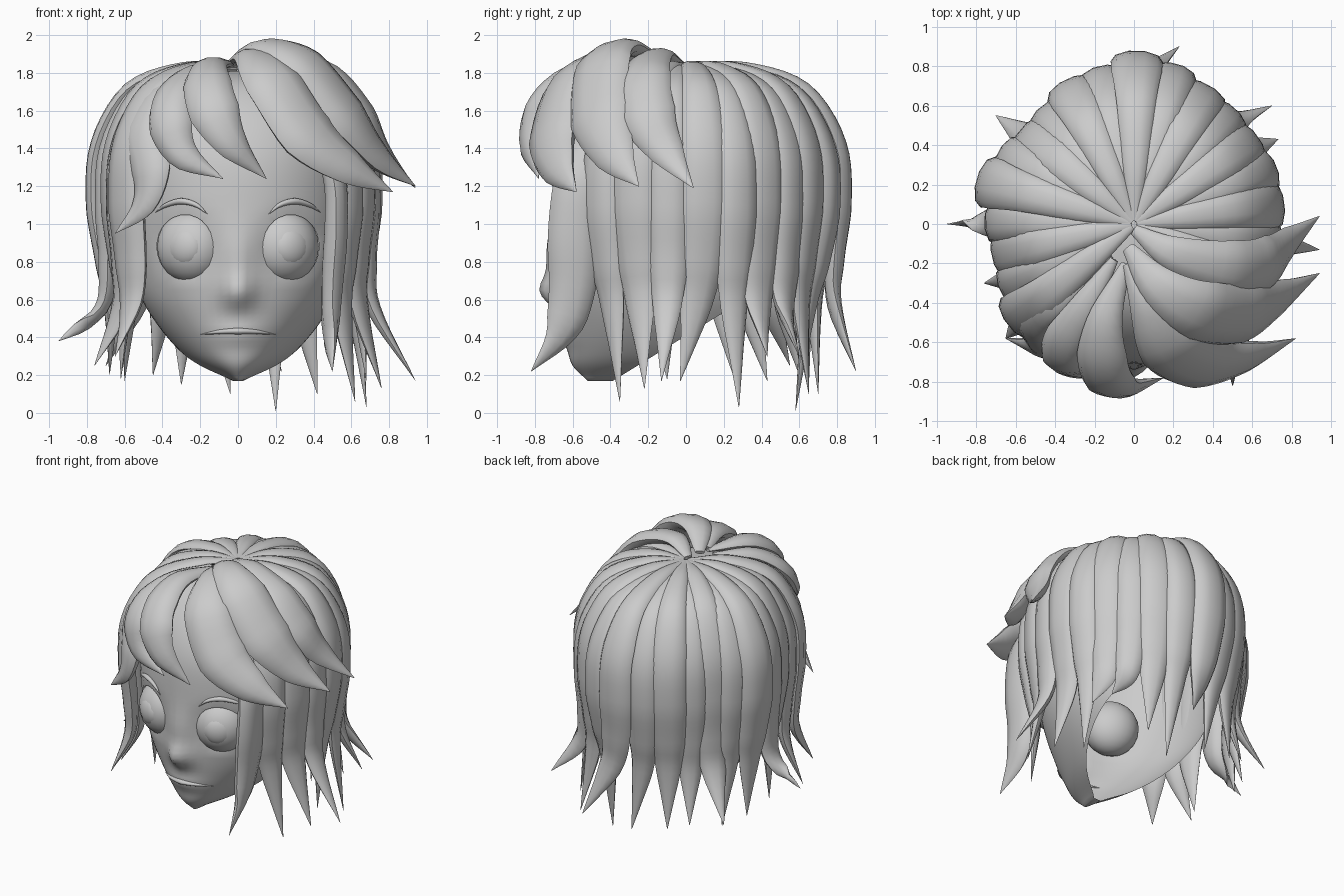
import bpy, bmesh, math
from mathutils import Vector, Matrix

cube = bpy.data.objects.get("Cube")
if cube:
    bpy.data.objects.remove(cube, do_unlink=True)

grey = bpy.data.materials.new("plain_grey")
grey.use_nodes = True
grey.diffuse_color = (0.6, 0.6, 0.6, 1)
grey.node_tree.nodes["Principled BSDF"].inputs["Base Color"].default_value = (0.6, 0.6, 0.6, 1)


def finish(name, bm, angle=50):
    bmesh.ops.recalc_face_normals(bm, faces=bm.faces)
    mesh = bpy.data.meshes.new(name)
    bm.to_mesh(mesh)
    bm.free()
    obj = bpy.data.objects.new(name, mesh)
    bpy.context.collection.objects.link(obj)
    mesh.materials.append(grey)
    bpy.ops.object.select_all(action='DESELECT')
    obj.select_set(True)
    bpy.context.view_layer.objects.active = obj
    bpy.ops.object.shade_smooth_by_angle(angle=math.radians(angle))
    return obj


def spline(points, steps):
    """Catmull-Rom curve through the points."""
    pts = [Vector(p) for p in points]
    pts = [2 * pts[0] - pts[1]] + pts + [2 * pts[-1] - pts[-2]]
    out = []
    for i in range(1, len(pts) - 2):
        a, b, c, d = pts[i - 1:i + 3]
        for s in range(steps):
            t = s / steps
            out.append(0.5 * (2 * b + (c - a) * t + (2 * a - 5 * b + 4 * c - d) * t * t
                              + (3 * b - a - 3 * c + d) * t ** 3))
    return out + [pts[-2]]


def lerp(keys, t):
    for (t0, v0), (t1, v1) in zip(keys, keys[1:]):
        if t <= t1:
            return v0 + (v1 - v0) * (t - t0) / (t1 - t0)
    return keys[-1][1]


FRINGE_TAPER = [(0, .18), (.2, .6), (.4, .95), (.6, 1), (.8, .62), (1, .01)]
FALL_TAPER = [(0, .18), (.15, .5), (.4, .95), (.6, 1), (.75, .85), (.87, .6), (1, .01)]
LEAF_TAPER = [(0, .05), (.25, .7), (.5, 1), (.75, .7), (1, .05)]


def lock(name, points, width, thick, taper, centre=(0, 0, 1), sides=10, steps=5):
    """Tapered strand swept along a curve, its flat side facing outward."""
    path = spline(points, steps)
    bm = bmesh.new()
    rings = []
    for i, p in enumerate(path):
        tangent = (path[min(i + 1, len(path) - 1)] - path[max(i - 1, 0)]).normalized()
        out = p - Vector(centre)
        out = (out - tangent * out.dot(tangent)).normalized()
        side = tangent.cross(out)
        k = lerp(taper, i / (len(path) - 1))
        rings.append([bm.verts.new(p + side * math.cos(a) * width * k / 2
                                   + out * math.sin(a) * thick * k / 2)
                      for a in (2 * math.pi * j / sides for j in range(sides))])
    for r, s in zip(rings, rings[1:]):
        for j in range(sides):
            n = (j + 1) % sides
            bm.faces.new((r[j], r[n], s[n], s[j]))
    bm.faces.new(rings[0])
    bm.faces.new(rings[-1])
    return finish(name, bm)


# Head shell: height, half width, front depth, back depth
SECTIONS = [(.17, .04, -.52, .2), (.25, .21, -.6, .3), (.35, .33, -.63, .4), (.5, .45, -.66, .5),
            (.65, .53, -.68, .56), (.85, .58, -.7, .62), (1.1, .61, -.71, .66), (1.35, .61, -.69, .67),
            (1.55, .56, -.61, .62), (1.7, .44, -.48, .5), (1.78, .28, -.33, .33), (1.81, .03, -.12, -.05)]
MID = -.1
EYE_X, EYE_Z, EYE_W, EYE_H = .28, .88, .15, .17
profile = spline([(w, f, b) for z, w, f, b in SECTIONS], 5)
heights = [v.x for v in spline([(z, 0, 0) for z, w, f, b in SECTIONS], 5)]


def nose(x, z):
    tip = .085 * math.exp(-(x / .085) ** 2 - ((z - .64) / .09) ** 2)
    bridge = .04 * math.exp(-(x / .07) ** 2 - ((z - .82) / .16) ** 2)
    lips = .025 * math.exp(-(x / .14) ** 2 - ((z - .42) / .06) ** 2)
    return tip + bridge + lips


def face_y(x, z):
    i = min(range(len(heights)), key=lambda k: abs(heights[k] - z))
    w, f, b = profile[i]
    return MID + (f - MID) * math.sqrt(max(0, 1 - (x / w) ** 2)) - nose(x, z)


bm = bmesh.new()
COLS = 72
rings = []
for z, (w, f, b) in zip(heights, profile):
    ring = []
    for j in range(COLS):
        a = 2 * math.pi * j / COLS
        x, s = w * math.cos(a), math.sin(a)
        y = MID + (b - MID) * s if s > 0 else MID + (MID - f) * s - nose(x, z)
        ring.append(bm.verts.new((x, y, z)))
    rings.append(ring)
for r, s in zip(rings, rings[1:]):
    for j in range(COLS):
        n = (j + 1) % COLS
        bm.faces.new((r[j], r[n], s[n], s[j]))
bm.faces.new(rings[-1])
bm.faces.new(rings[0])


def eye_distance(co):
    return math.hypot((abs(co.x) - EYE_X) / EYE_W, (co.z - EYE_Z) / EYE_H) if co.y < -.25 else 9


# Eye openings, with the rim pulled onto a clean oval
bmesh.ops.delete(bm, geom=[f for f in bm.faces if eye_distance(f.calc_center_median()) < 1], context='FACES')
for v in bm.verts:
    d = eye_distance(v.co)
    if v.is_boundary and d < 2:
        sign = 1 if v.co.x > 0 else -1
        v.co.x = sign * (EYE_X + (abs(v.co.x) - EYE_X) / d)
        v.co.z = EYE_Z + (v.co.z - EYE_Z) / d
        v.co.y = face_y(v.co.x, v.co.z) + .01
# Open neck side, cut from chin to nape
bmesh.ops.bisect_plane(bm, geom=bm.verts[:] + bm.edges[:] + bm.faces[:], plane_co=(0, -.37, .18),
                       plane_no=(0, .42, -.68), clear_outer=True)
finish("head", bm, 60)


def ball(name, centre, size, yaw):
    bm = bmesh.new()
    bmesh.ops.create_uvsphere(bm, u_segments=24, v_segments=12, radius=1)
    bmesh.ops.scale(bm, vec=size, verts=bm.verts)
    bmesh.ops.rotate(bm, matrix=Matrix.Rotation(yaw, 3, 'Z'), verts=bm.verts)
    bmesh.ops.translate(bm, vec=centre, verts=bm.verts)
    return finish(name, bm)


# Eyes turned to follow the face, and brows
for label, s in (("left", 1), ("right", -1)):
    turn = s * math.radians(29)
    ball(label + "_eyeball", (s * .245, -.535, EYE_Z), (.19, .16, .195), turn)
    ball(label + "_cornea", (s * .28, -.625, EYE_Z), (.11, .07, .11), turn)
    brow = [(s * x, face_y(x, z) - .005, z) for x, z in
            ((.16, 1.05), (.22, 1.1), (.3, 1.12), (.38, 1.1), (.44, 1.06))]
    lock(label + "_brow", brow, .035, .04, LEAF_TAPER)

# Upper lip, its corners turned slightly down
mouth = [(x, face_y(x, .43) + .005, .415 + .018 * (1 - (x / .2) ** 2)) for x in (-.2, -.1, 0, .1, .2)]
lock("upper_lip", mouth, .035, .05, LEAF_TAPER, (0, 0, .42))

# Hair falling round the sides and back: angle on the crown, reach, tip position
FALL = [(-38, .73, .62, -.35, .06), (-23, .71, .76, -.22, .13), (-8, .7, .94, -.13, .17),
        (8, .71, .68, -.03, .17), (22, .72, .68, .28, .03), (35, .71, .73, .43, .3),
        (49, .72, .7, .6, .3), (62, .74, .42, .65, .1), (75, .78, .2, .58, .01),
        (89, .82, .23, .9, .22), (102, .76, -.04, .7, .1), (115, .75, -.3, .65, .15),
        (128, .7, -.45, .6, .2), (140, .69, -.7, .55, .25), (152, .72, -.6, .43, .17),
        (164, .77, -.68, .25, .2), (179, .7, -.95, 0, .38), (193, .68, -.62, -.1, .18),
        (207, .7, -.76, -.3, .25), (219, .76, -.65, -.58, .3)]
DROP = [(.02, 1.82), (.38, 1.81), (.76, 1.69), (.97, 1.4), (1, 1.1), (.95, .8), (.9, .55)]
PULL = [0, 0, 0, 0, 0, .08, .3]
for i, (deg, reach, tx, ty, tz) in enumerate(FALL):
    a = math.radians(deg)
    pts = []
    for (r, z), pull in zip(DROP, PULL):
        x, y = reach * r * math.cos(a), reach * r * math.sin(a)
        pts.append((x + (tx - x) * pull, y + (ty - y) * pull, z + .02 * (i % 2)))
    lock("fall_lock_%02d" % (i + 1), pts + [(tx, ty, tz)], .27 if i % 2 else .24, .12, FALL_TAPER)

# Fringe swept over the brow
FRINGE = {
    "fringe_left_front": (.36, .17, [(-.03, -.2, 1.86), (.08, -.4, 1.88), (.19, -.62, 1.74),
                                     (.37, -.7, 1.47), (.59, -.67, 1.3), (.82, -.58, 1.17)]),
    "fringe_left_middle": (.36, .16, [(-.03, -.12, 1.86), (.13, -.32, 1.93), (.34, -.44, 1.84),
                                      (.57, -.45, 1.57), (.74, -.37, 1.36), (.94, -.25, 1.2)]),
    "fringe_left_back": (.3, .14, [(0, -.03, 1.85), (.2, -.15, 1.89), (.48, -.22, 1.78),
                                   (.66, -.2, 1.57), (.77, -.1, 1.38), (.94, .04, 1.19)]),
    "fringe_centre": (.27, .14, [(-.04, -.2, 1.85), (-.15, -.5, 1.83), (-.15, -.74, 1.67),
                                 (-.05, -.83, 1.45), (.15, -.78, 1.24)]),
    "fringe_right_front": (.24, .14, [(-.1, -.18, 1.84), (-.26, -.44, 1.78), (-.36, -.64, 1.6),
                                      (-.3, -.73, 1.38), (-.08, -.76, 1.24)]),
    "fringe_right_side": (.24, .13, [(-.12, -.16, 1.83), (-.38, -.4, 1.72), (-.5, -.5, 1.5),
                                     (-.46, -.6, 1.28), (-.5, -.62, 1.1), (-.65, -.58, .95)]),
}
for name, (width, thick, pts) in FRINGE.items():
    lock(name, pts, width, thick, FRINGE_TAPER)

# Broad strand hanging in front of the left ear, flat to the side
EAR_TAPER = [(0, .5), (.2, .95), (.5, 1), (.75, .75), (1, .01)]
lock("left_ear_lock", [(.42, -.48, 1.5), (.51, -.56, 1.25), (.52, -.59, 1), (.5, -.6, .68),
                       (.49, -.66, .43), (.5, -.82, .22)], .28, .13, EAR_TAPER, (0, -.6, .8))
